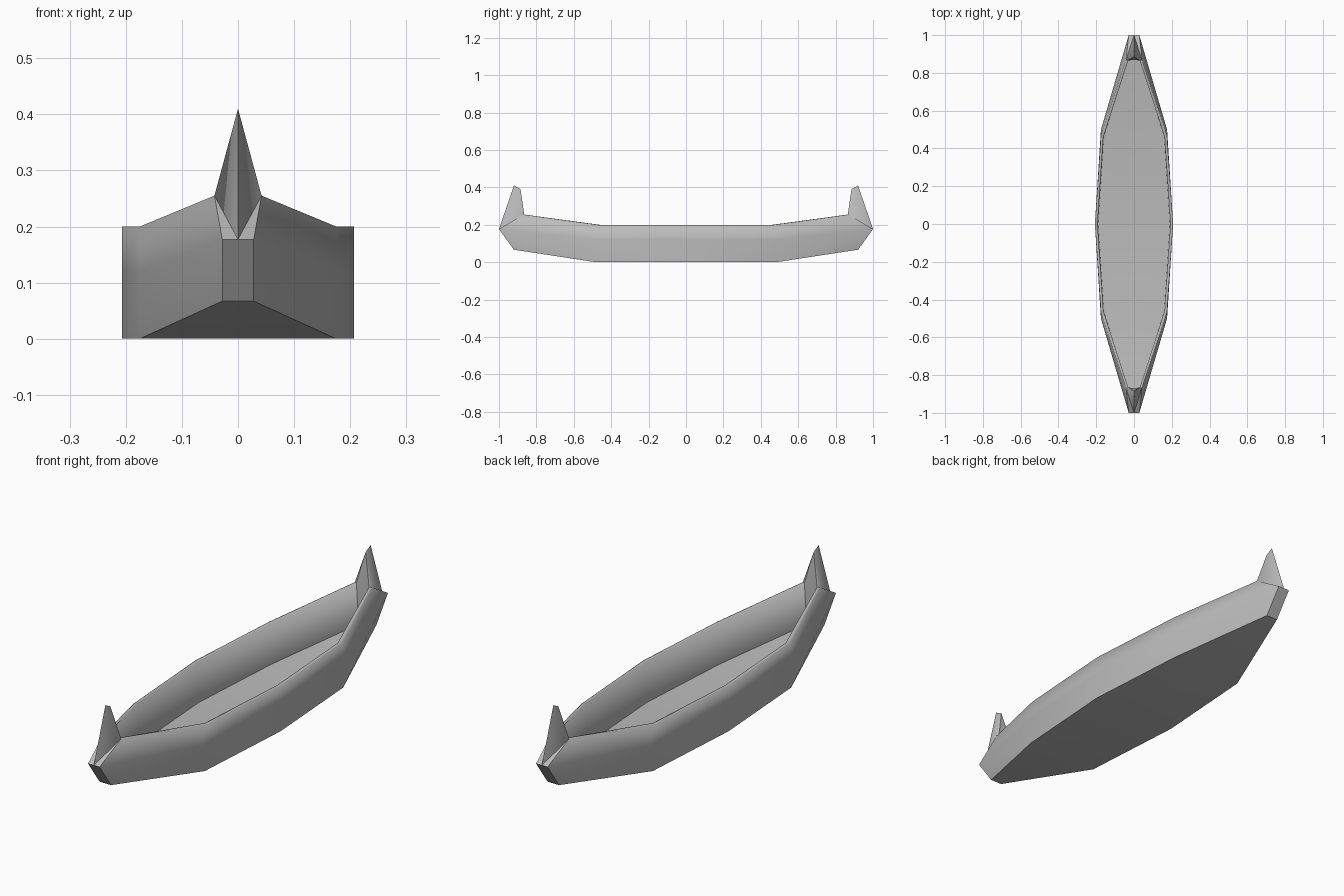
import bpy
import bmesh

cube = bpy.data.objects.get("Cube")
if cube:
    bpy.data.objects.remove(cube, do_unlink=True)

# Quarter-hull rows from keel, up over the rim and down to the floor centre.
# Each row runs from amidships, past the bend, to the stem.
keel = [(0, 0, 0), (0, .48, 0), (0, .92, .067)]
chine = [(.207, 0, 0), (.175, .48, 0), (.028, .92, .067)]
bulge = [(.207, 0, .12), (.175, .5, .12), (.028, 1, .177)]
rim = [(.207, 0, .2), (.175, .47, .2), (.042, .87, .255)]
inner_rim = [(.193, 0, .2), (.162, .46, .2), (.031, .865, .255)]
floor_edge = [(.19, 0, .02), (.16, .46, .02), (.03, .88, .07)]
floor_mid = [(0, 0, .02), (0, .46, .02), (0, .88, .07)]

# Centreline points of the upright horn
stem_top = (0, 1, .177)
horn_tip = (0, .92, .41)
horn_back = (0, .885, .392)
horn_root = (0, .87, .255)

BOTTOM, SIDE, FLOOR, STEM, LEDGE, HORN, BACK = range(1, 8)
faces = []


def strip(row_a, row_b, group):
    for i in range(len(row_a) - 1):
        faces.append((group, (row_a[i], row_a[i + 1], row_b[i + 1], row_b[i])))


# Hull surfaces
strip(keel, chine, BOTTOM)
for lower, upper in ((chine, bulge), (bulge, rim), (rim, inner_rim),
                     (inner_rim, floor_edge)):
    strip(lower, upper, SIDE)
strip(floor_edge, floor_mid, FLOOR)

# Stem plate, ledge, horn and inner end wall
rim_end, inner_end = rim[-1], inner_rim[-1]
faces += [
    (STEM, (keel[-1], chine[-1], bulge[-1], stem_top)),
    (LEDGE, (bulge[-1], rim_end, stem_top)),
    (HORN, (stem_top, rim_end, horn_tip)),
    (HORN, (rim_end, horn_back, horn_tip)),
    (HORN, (rim_end, inner_end, horn_back)),
    (BACK, (inner_end, horn_root, horn_back)),
    (BACK, (inner_end, floor_edge[-1], floor_mid[-1], horn_root)),
]

# Mirror the quarter to all four corners and weld it
bm = bmesh.new()
tag = bm.faces.layers.int.new("part")
for sx in (1, -1):
    for sy in (1, -1):
        for group, points in faces:
            face = bm.faces.new([bm.verts.new((x * sx, y * sy, z))
                                 for x, y, z in points])
            face.smooth = True
            face[tag] = group * sx if group == HORN else group
bmesh.ops.remove_doubles(bm, verts=bm.verts[:], dist=0.0005)
bmesh.ops.recalc_face_normals(bm, faces=bm.faces[:])

# Crisp edges wherever two different parts meet
for edge in bm.edges:
    edge.smooth = len({f[tag] for f in edge.link_faces}) < 2
bm.faces.layers.int.remove(tag)

mesh = bpy.data.meshes.new("canoe_hull")
bm.to_mesh(mesh)
bm.free()
hull = bpy.data.objects.new("canoe_hull", mesh)
bpy.context.collection.objects.link(hull)

# Plain grey finish
grey = bpy.data.materials.new("plain_grey")
grey.use_nodes = True
colour = (.5, .5, .5, 1)
grey.diffuse_color = colour
grey.node_tree.nodes["Principled BSDF"].inputs["Base Color"].default_value = colour
mesh.materials.append(grey)
